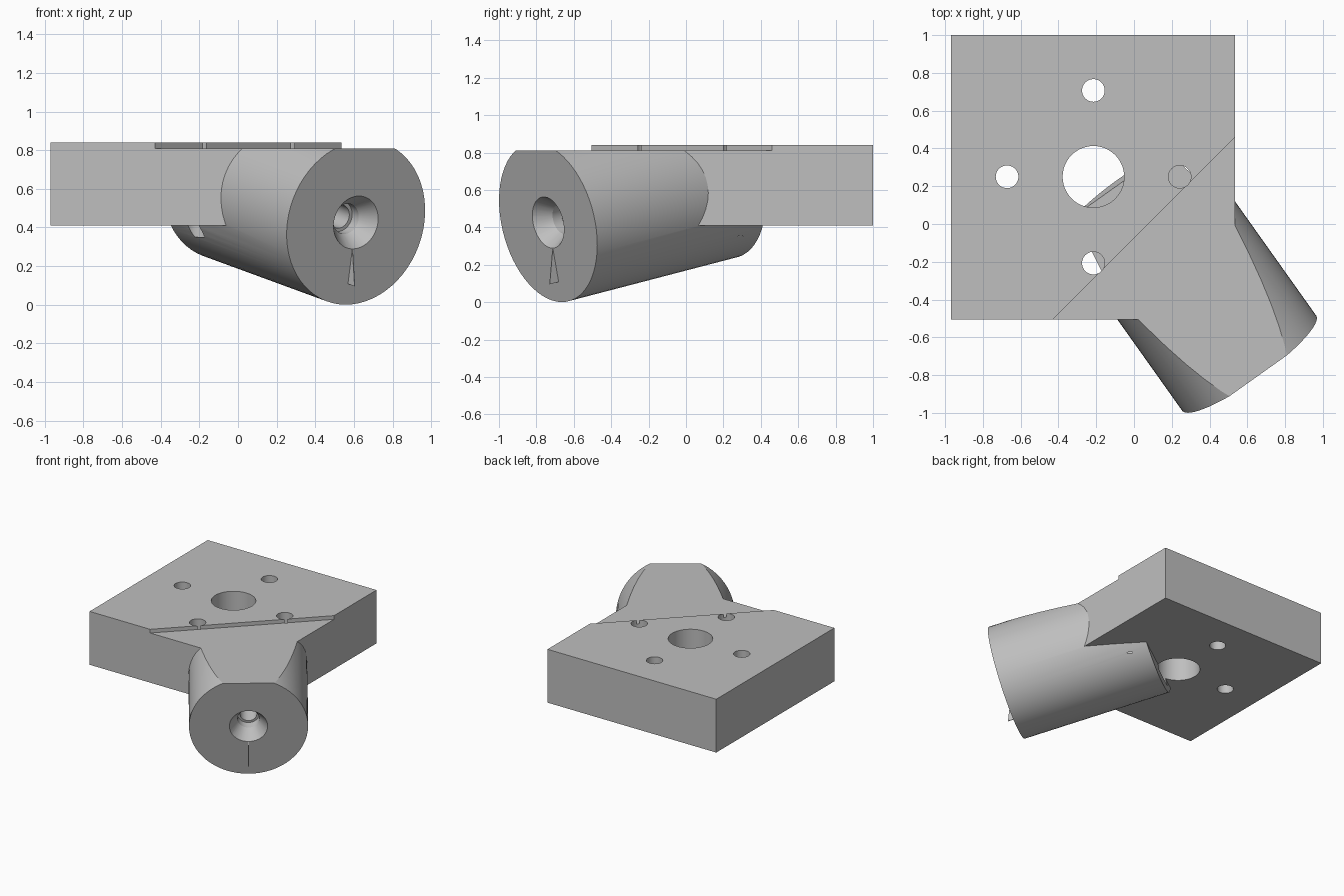
import bpy, bmesh, math
from mathutils import Vector, Matrix

cube = bpy.data.objects.get("Cube")
if cube:
    bpy.data.objects.remove(cube, do_unlink=True)

grey = bpy.data.materials.new("grey")
grey.use_nodes = True
colour = (0.52, 0.52, 0.52, 1)
grey.diffuse_color = colour
grey.node_tree.nodes["Principled BSDF"].inputs["Base Color"].default_value = colour

# Socket frame: axis runs into the body, side is level, up is across the axis
YAW, TILT = math.radians(35.4), math.radians(12)
axis = Vector((-math.sin(YAW) * math.cos(TILT), math.cos(YAW) * math.cos(TILT), math.sin(TILT)))
side = Vector((math.cos(YAW), math.sin(YAW), 0))
up = side.cross(axis)
mouth = Vector((0.61, -0.737, 0.426))
frame = Matrix((side, up, axis)).transposed().to_4x4()
frame.translation = mouth

STEP_Z, PLATE_Z, TOP_Z = 0.81, 0.41, 0.84


def finish(name, bm):
    bmesh.ops.recalc_face_normals(bm, faces=bm.faces)
    mesh = bpy.data.meshes.new(name)
    bm.to_mesh(mesh)
    bm.free()
    mesh.materials.append(grey)
    obj = bpy.data.objects.new(name, mesh)
    bpy.context.collection.objects.link(obj)
    return obj


def box(name, low, high, turn=0):
    bm = bmesh.new()
    bmesh.ops.create_cube(bm, size=1)
    low, high = Vector(low), Vector(high)
    for v in bm.verts:
        v.co = (low + high) / 2 + v.co * (high - low)
    bmesh.ops.rotate(bm, verts=bm.verts, matrix=Matrix.Rotation(turn, 3, 'Z'))
    return finish(name, bm)


def turned(name, profile, matrix, segments=64):
    """Closed solid of revolution from (radius, depth) pairs."""
    bm = bmesh.new()
    rings = []
    for r, d in profile:
        ring = [bm.verts.new(matrix @ Vector((r * math.cos(a), r * math.sin(a), d)))
                for a in (2 * math.pi * i / segments for i in range(segments))]
        rings.append(ring)
    for a, b in zip(rings, rings[1:]):
        for i in range(segments):
            j = (i + 1) % segments
            bm.faces.new((a[i], a[j], b[j], b[i]))
    bm.faces.new(rings[0])
    bm.faces.new(rings[-1])
    return finish(name, bm)


def combine(target, other, operation):
    mod = target.modifiers.new("combine", 'BOOLEAN')
    mod.object, mod.operation, mod.solver = other, operation, 'EXACT'
    bpy.context.view_layer.update()
    graph = bpy.context.evaluated_depsgraph_get()
    mesh = bpy.data.meshes.new_from_object(target.evaluated_get(graph))
    target.modifiers.clear()
    target.data = mesh
    bpy.data.objects.remove(other, do_unlink=True)


# Square plate
body = box("mounting_body", (-0.97, -0.505, PLATE_Z), (0.535, 1, TOP_Z))

# Slanted round socket with a flat top
socket = turned("socket", [(0.435, 0), (0.435, 1.13)], frame)
combine(socket, box("trim", (-2, -2, STEP_Z), (2, 2, 2)), 'DIFFERENCE')

# Shallow diagonal step in the plate top
offset = 0.075 / math.sqrt(2)
combine(body, box("step_cutter", (offset, -2, STEP_Z), (3, 2, 1), -math.pi / 4), 'DIFFERENCE')
combine(body, socket, 'UNION')

# Centre hole and four bolt holes
holes = [(-0.215, 0.25, 0.163)]
for k in range(4):
    a = k * math.pi / 2
    holes.append((-0.215 + 0.457 * math.cos(a), 0.25 + 0.457 * math.sin(a), 0.06))
for x, y, r in holes:
    cutter = turned("hole_cutter", [(r, 0.35), (r, 1)], Matrix.Translation((x, y, 0)), 48)
    combine(body, cutter, 'DIFFERENCE')

# Countersunk stepped bore in the socket mouth
bore = [(0.14, -0.05), (0.14, 0), (0.08, 0.09), (0.08, 0.15), (0.062, 0.15), (0.062, 0.4)]
combine(body, turned("bore_cutter", bore, frame, 48), 'DIFFERENCE')
body.name = "mounting_body"

# Thin triangular pointer below the bore
bm = bmesh.new()
ends = [[bm.verts.new(frame @ Vector((s, y, d))) for y, d in ((-0.14, 0), (-0.325, 0), (-0.325, -0.06))]
        for s in (-0.002, 0.002)]
for tri in ends:
    bm.faces.new(tri)
for i in range(3):
    j = (i + 1) % 3
    bm.faces.new((ends[0][i], ends[0][j], ends[1][j], ends[1][i]))
finish("pointer_fin", bm)

# Smooth round walls, sharp edges
bpy.ops.object.select_all(action='DESELECT')
body.select_set(True)
bpy.context.view_layer.objects.active = body
bpy.ops.object.shade_smooth_by_angle(angle=math.radians(25))
